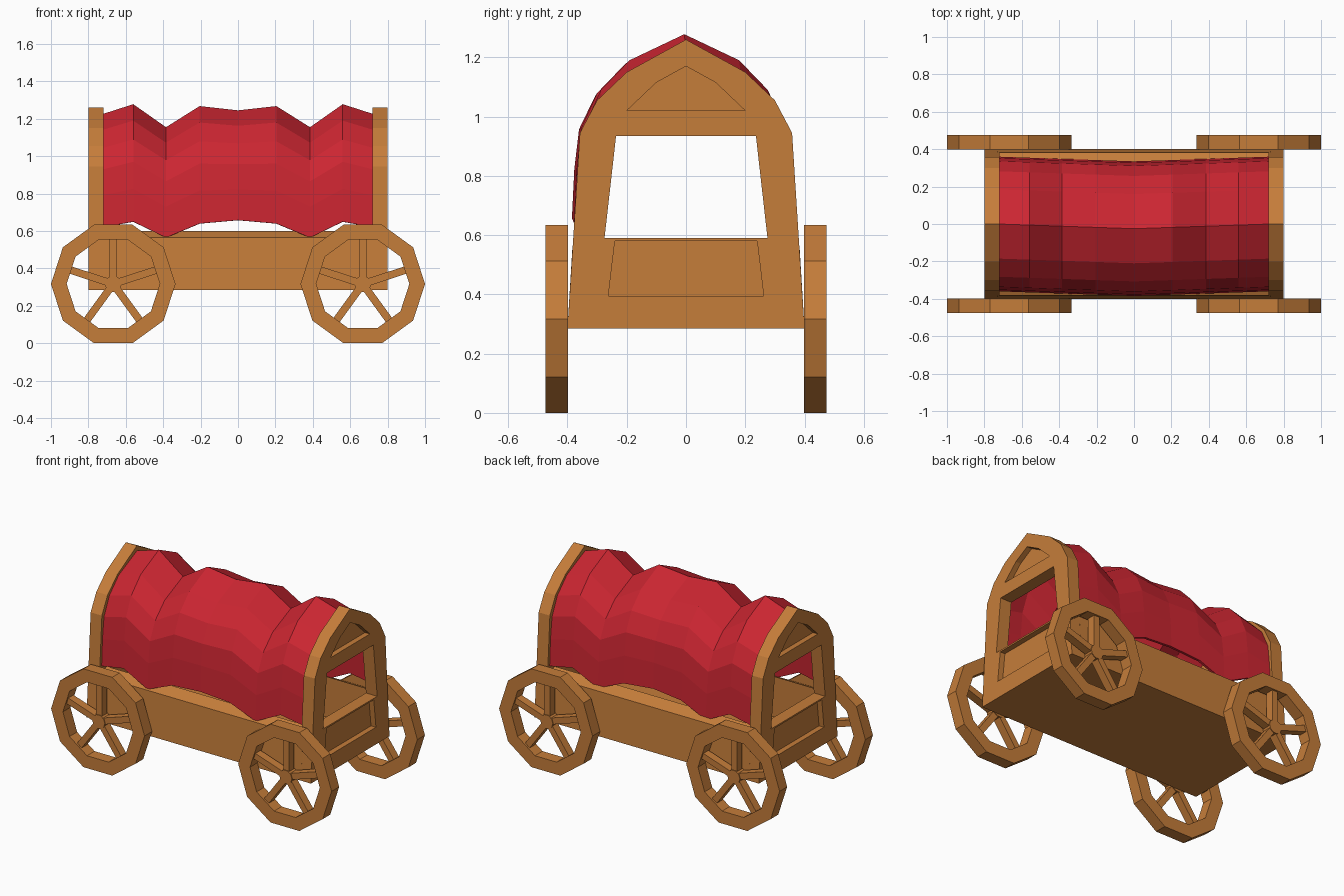
import bpy, bmesh, math
from mathutils import Vector

cube = bpy.data.objects.get("Cube")
if cube:
    bpy.data.objects.remove(cube, do_unlink=True)


def material(name, rgb):
    m = bpy.data.materials.new(name)
    m.use_nodes = True
    m.diffuse_color = (*rgb, 1)
    m.node_tree.nodes["Principled BSDF"].inputs["Base Color"].default_value = (*rgb, 1)
    return m


WOOD = material("warm wood", (0.56, 0.205, 0.042))
CLOTH = material("red cloth", (0.60, 0.019, 0.031))


def finish(bm, name, mat):
    bmesh.ops.recalc_face_normals(bm, faces=bm.faces[:])
    me = bpy.data.meshes.new(name)
    bm.to_mesh(me)
    bm.free()
    me.materials.append(mat)
    ob = bpy.data.objects.new(name, me)
    bpy.context.collection.objects.link(ob)
    return ob


def prism(name, loop, axis, lo, hi, mat=WOOD):
    """Extrude a 2D loop along x (loop is y, z) or along y (loop is x, z)."""
    bm = bmesh.new()
    place = (lambda p, d: (d, p[0], p[1])) if axis == "x" else (lambda p, d: (p[0], d, p[1]))
    a = [bm.verts.new(place(p, lo)) for p in loop]
    b = [bm.verts.new(place(p, hi)) for p in loop]
    bm.faces.new(a)
    bm.faces.new(b[::-1])
    for i in range(len(loop)):
        j = (i + 1) % len(loop)
        bm.faces.new((a[i], b[i], b[j], a[j]))
    return finish(bm, name, mat)


def cut(ob, cutter):
    """Apply a boolean difference and drop the cutter."""
    cutter.hide_render = True
    mod = ob.modifiers.new("cut", "BOOLEAN")
    mod.operation = "DIFFERENCE"
    mod.solver = "EXACT"
    mod.object = cutter
    bpy.context.view_layer.objects.active = ob
    bpy.ops.object.modifier_apply(modifier=mod.name)
    bpy.data.objects.remove(cutter, do_unlink=True)


def mirrored(half):
    """Close a half outline, listed from bottom to top, across the centre."""
    return half + [(-y, z) for y, z in reversed(half) if y > 0]


# Wagon bed: open tub with sloping rims
prism("wagon_bed", [(-0.4, 0.285), (0.4, 0.285), (0.383, 0.565), (0.31, 0.6), (0.31, 0.34),
                    (-0.31, 0.34), (-0.31, 0.6), (-0.383, 0.565)], "x", -0.73, 0.73)

# Arched end walls with a window and two recessed panels
ARCH = mirrored([(0.4, 0.285), (0.358, 0.945), (0.3, 1.055), (0.2, 1.15), (0, 1.26)])
WINDOW = mirrored([(0.275, 0.59), (0.236, 0.935)])
LOWER_PANEL = mirrored([(0.262, 0.395), (0.24, 0.58)])
GABLE_PANEL = mirrored([(0.2, 1.02), (0.1, 1.115), (0, 1.17)])
for side, label in ((1, "left"), (-1, "right")):
    wall = prism(label + "_end_wall", ARCH, "x", side * 0.72, side * 0.8)
    cut(wall, prism("window_cutter", WINDOW, "x", side * 0.6, side * 0.9))
    for panel in (LOWER_PANEL, GABLE_PANEL):
        cut(wall, prism("panel_cutter", panel, "x", side * 0.765, side * 0.9))

# Cloth cover: (x, ridge height, hem height) for one half
STATIONS = [(0, 1.245, 0.658), (0.205, 1.268, 0.64), (0.385, 1.155, 0.565),
            (0.56, 1.278, 0.65), (0.725, 1.225, 0.62)]
SECTION = mirrored([(0.36, 0), (0.352, 0.28), (0.336, 0.51), (0.282, 0.7), (0.185, 0.86), (0, 1)])
stations = [(-x, t, b) for x, t, b in STATIONS[:0:-1]] + STATIONS
bm = bmesh.new()
rows = []
for x, top, hem in stations:
    sag = -0.025 * (1 - abs(x) / 0.725)
    rows.append([bm.verts.new((x, y + sag, hem + (top - hem) * f)) for y, f in SECTION])
for r, s in zip(rows, rows[1:]):
    for i in range(len(r) - 1):
        bm.faces.new((r[i], s[i], s[i + 1], r[i + 1]))
cover = finish(bm, "cloth_cover", CLOTH)
if max(cover.data.polygons, key=lambda p: p.center.z).normal.z < 0:
    cover.data.flip_normals()
solid = cover.modifiers.new("thickness", "SOLIDIFY")
solid.thickness = 0.015
solid.offset = -1


# Ten-sided wheels with five spokes and a hub
def ring(cx, cz, r, n=10):
    return [(cx + r * math.cos(math.tau * i / n), cz + r * math.sin(math.tau * i / n)) for i in range(n)]


def wheel(label, cx, side):
    cz = 0.317
    near, far = side * 0.398, side * 0.475
    rim = prism(label + "_wheel_rim", ring(cx, cz, 0.333), "y", near, far)
    cut(rim, prism("rim_cutter", ring(cx, cz, 0.249), "y", side * 0.3, side * 0.6))
    prism(label + "_wheel_hub", ring(cx, cz, 0.045), "y", side * 0.405, side * 0.468)
    for k in range(5):
        a = math.pi / 2 + k * math.tau / 5
        along = Vector((math.cos(a), math.sin(a)))
        across = Vector((-along.y, along.x)) * 0.02
        c = Vector((cx, cz))
        tip = c + along * 0.25
        loop = [tuple(p) for p in (c - across, tip - across, tip + across, c + across)]
        prism(f"{label}_spoke_{k + 1}", loop, "y", side * 0.41, side * 0.463)


for cx, h in ((0.667, "left"), (-0.667, "right")):
    for side, d in ((-1, "front"), (1, "back")):
        wheel(f"{d}_{h}", cx, side)
